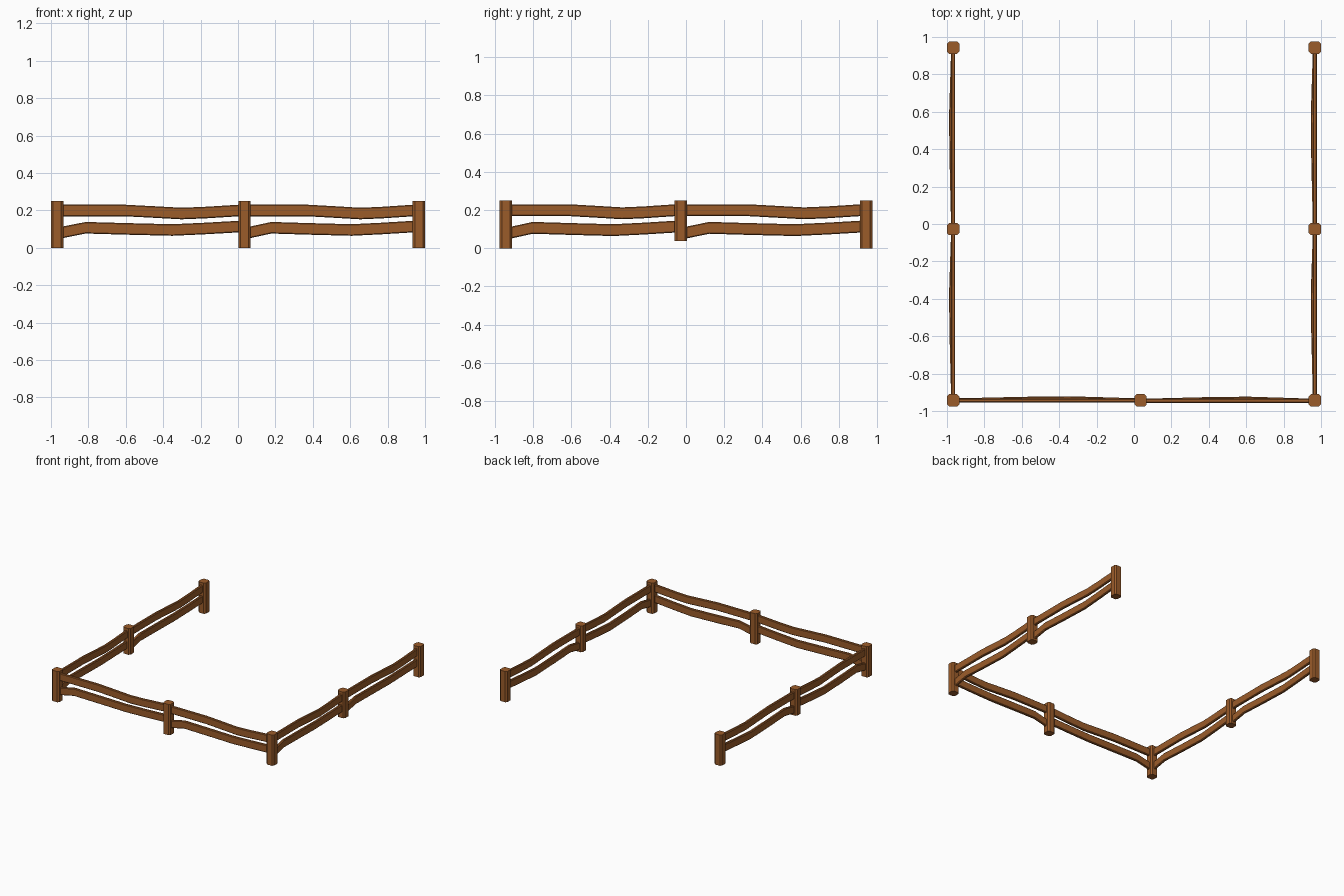
import bpy, bmesh, math
from mathutils import Matrix, Vector

if "Cube" in bpy.data.objects:
    bpy.data.objects.remove(bpy.data.objects["Cube"])

wood = bpy.data.materials.new("brown_wood")
wood.diffuse_color = (0.33, 0.107, 0.023, 1)
wood.use_nodes = True
wood.node_tree.nodes["Principled BSDF"].inputs["Base Color"].default_value = wood.diffuse_color


def chamfered(w, h, c):
    """Outline of a rectangle with cut corners."""
    a, b = w / 2, h / 2
    return [(a - c, -b), (a, -b + c), (a, b - c), (a - c, b),
            (-a + c, b), (-a, b - c), (-a, -b + c), (-a + c, -b)]


def loft(name, rings, matrix):
    """Skin a list of rings into a closed solid."""
    bm = bmesh.new()
    vs = [[bm.verts.new(matrix @ Vector(p)) for p in r] for r in rings]
    n = len(vs[0])
    for r0, r1 in zip(vs, vs[1:]):
        for i in range(n):
            j = (i + 1) % n
            bm.faces.new((r0[i], r0[j], r1[j], r1[i]))
    bm.faces.new(vs[0][::-1])
    bm.faces.new(vs[-1])
    bmesh.ops.recalc_face_normals(bm, faces=bm.faces)
    me = bpy.data.meshes.new(name)
    bm.to_mesh(me)
    bm.free()
    me.materials.append(wood)
    ob = bpy.data.objects.new(name, me)
    bpy.context.collection.objects.link(ob)


def post(name, x, y, bottom=0.0):
    outline = chamfered(0.066, 0.066, 0.012)
    rings = [[(a, b, z) for a, b in outline] for z in (bottom, 0.25)]
    loft(name, rings, Matrix.Translation((x, y, 0)))


# Rail paths: (fraction along span, sideways bulge, centre height)
UPPER = [(0, 0, 0.199), (0.36, 0, 0.199), (0.52, 0, 0.191),
         (0.67, 0, 0.183), (0.8, 0, 0.188), (1, 0, 0.2)]
LOWER = [(0, 0, 0.080), (0.14, 0.003, 0.107), (0.36, 0.008, 0.101),
         (0.62, 0.011, 0.095), (0.8, 0.006, 0.103), (1, 0, 0.114)]


def rails(name, start, end):
    start, end = Vector((*start, 0)), Vector((*end, 0))
    d = end - start
    m = Matrix.Translation(start) @ Matrix.Rotation(math.atan2(d.y, d.x), 4, 'Z')
    inset = 0.018                      # rail ends are sunk into the posts
    span = d.length - 2 * inset
    for level, path in (("upper", UPPER), ("lower", LOWER)):
        rings = [[(inset + f * span, s + a, z + b)
                  for a, b in chamfered(0.022, 0.062, 0.005)]
                 for f, s, z in path]
        loft(f"{name}_{level}_rail", rings, m)


X, Y = 0.967, 0.943
# Front fence
post("front_middle_post", 0.035, -Y)
rails("front_left", (-X, -Y), (0.035, -Y))
rails("front_right", (0.035, -Y - 0.002), (X, -Y - 0.002))

# Side fences, both running front to back
for side, x in (("left", -X), ("right", X)):
    post(f"{side}_front_post", x, -Y)
    post(f"{side}_middle_post", x, -0.027, 0.037)
    post(f"{side}_back_post", x, Y)
    rails(f"{side}_near", (x, -Y), (x, -0.027))
    rails(f"{side}_far", (x, -0.027), (x, Y))
